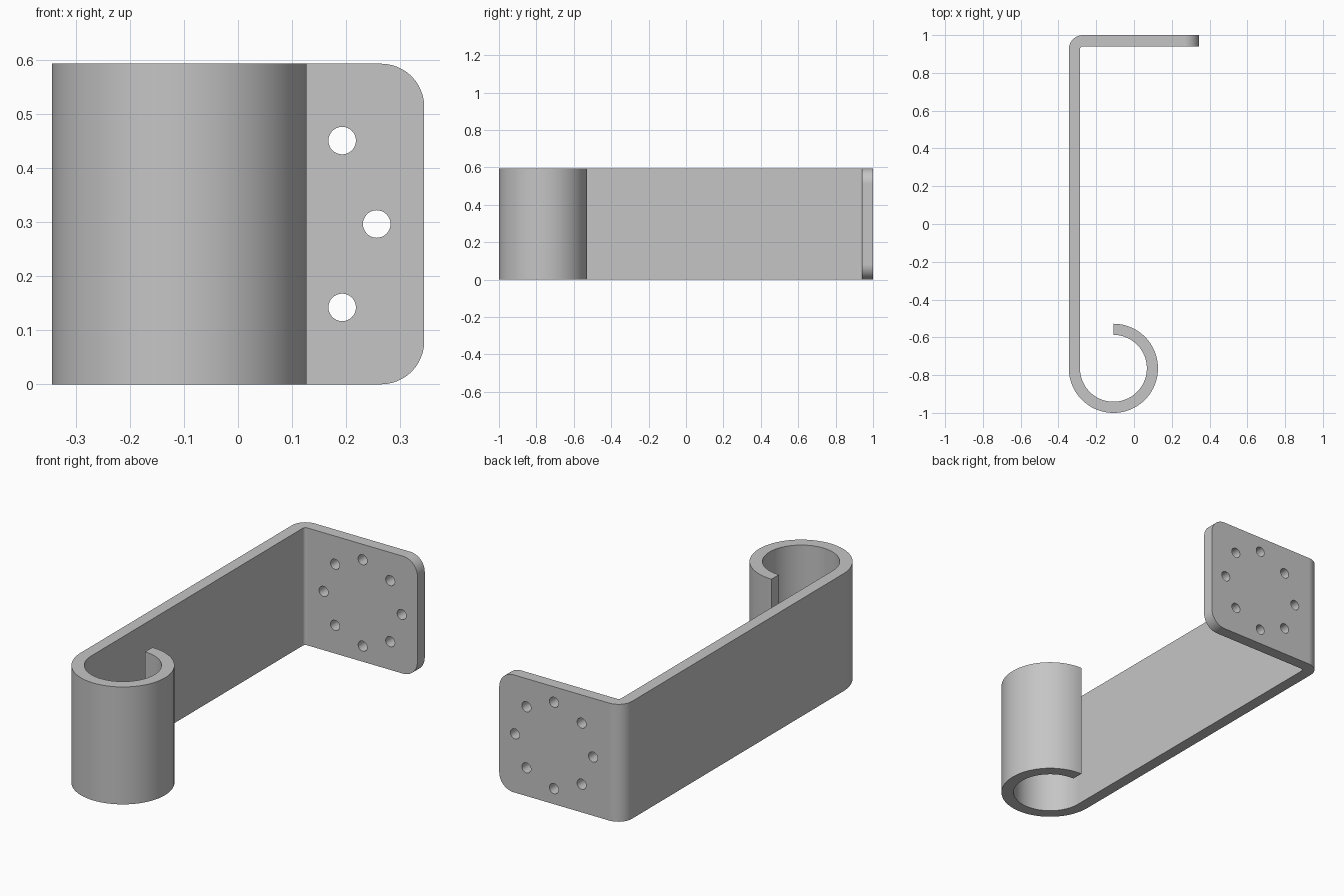
import bpy, bmesh
from math import sin, cos, pi, radians
from mathutils import Matrix

if "Cube" in bpy.data.objects:
    bpy.data.objects.remove(bpy.data.objects["Cube"])

HEIGHT, THICK, HALF_W = 0.594, 0.059, 0.345
HOOK_R, BEND_R = 0.236, 0.075
HOOK = (-HALF_W + HOOK_R, -1 + HOOK_R)
BEND = (-HALF_W + BEND_R, 1 - BEND_R)

steel = bpy.data.materials.new("grey_steel")
steel.use_nodes = True
color = (0.56, 0.56, 0.56, 1)
steel.diffuse_color = color
steel.node_tree.nodes["Principled BSDF"].inputs["Base Color"].default_value = color


def arc(center, radius, start, end, steps):
    angles = [radians(start + (end - start) * i / steps) for i in range(steps + 1)]
    return [(center[0] + radius * cos(a), center[1] + radius * sin(a)) for a in angles]


def make_object(name, bm):
    bmesh.ops.recalc_face_normals(bm, faces=bm.faces)
    mesh = bpy.data.meshes.new(name)
    bm.to_mesh(mesh)
    bm.free()
    mesh.materials.append(steel)
    obj = bpy.data.objects.new(name, mesh)
    bpy.context.collection.objects.link(obj)
    return obj


# Bent strip: mounting plate, rounded bend, long arm and curled hook
outline = [(HALF_W, 1)]
outline += arc(BEND, BEND_R, 90, 180, 12)
outline += arc(HOOK, HOOK_R, 180, 450, 72)
outline += arc(HOOK, HOOK_R - THICK, 450, 180, 72)
outline += arc(BEND, BEND_R - THICK, 180, 90, 8)
outline += [(HALF_W, 1 - THICK)]
bm = bmesh.new()
face = bm.faces.new([bm.verts.new((x, y, 0)) for x, y in outline])
extruded = bmesh.ops.extrude_face_region(bm, geom=[face])
top = [v for v in extruded["geom"] if isinstance(v, bmesh.types.BMVert)]
bmesh.ops.translate(bm, verts=top, vec=(0, 0, HEIGHT))

# Rounded free corners of the mounting plate
corners = [e for e in bm.edges
           if all(v.co.x > HALF_W - 0.001 for v in e.verts)
           and abs(e.verts[0].co.z - e.verts[1].co.z) < 0.001]
bmesh.ops.bevel(bm, geom=corners, offset=0.08, segments=12, profile=0.5,
                affect="EDGES")
bracket = make_object("hook_bracket", bm)

# Ring of eight screw holes
bm = bmesh.new()
for i in range(8):
    a = i * pi / 4
    place = Matrix.Translation((0.0385 + 0.2185 * cos(a), 1 - THICK / 2,
                                HEIGHT / 2 + 0.2185 * sin(a)))
    bmesh.ops.create_cone(bm, cap_ends=True, segments=32, radius1=0.0255,
                          radius2=0.0255, depth=0.2,
                          matrix=place @ Matrix.Rotation(pi / 2, 4, "X"))
cutter = make_object("screw_hole_cutter", bm)
cutter.hide_render = True

bpy.ops.object.select_all(action="DESELECT")
bpy.context.view_layer.objects.active = bracket
bracket.select_set(True)
cut = bracket.modifiers.new("screw_holes", "BOOLEAN")
cut.operation, cut.solver, cut.object = "DIFFERENCE", "EXACT", cutter
bpy.ops.object.modifier_apply(modifier=cut.name)
bpy.data.objects.remove(cutter)

# Smooth curves with crisp edges and even flats
bpy.ops.object.shade_smooth_by_angle(angle=radians(30))
weighted = bracket.modifiers.new("even_flats", "WEIGHTED_NORMAL")
weighted.keep_sharp = True
